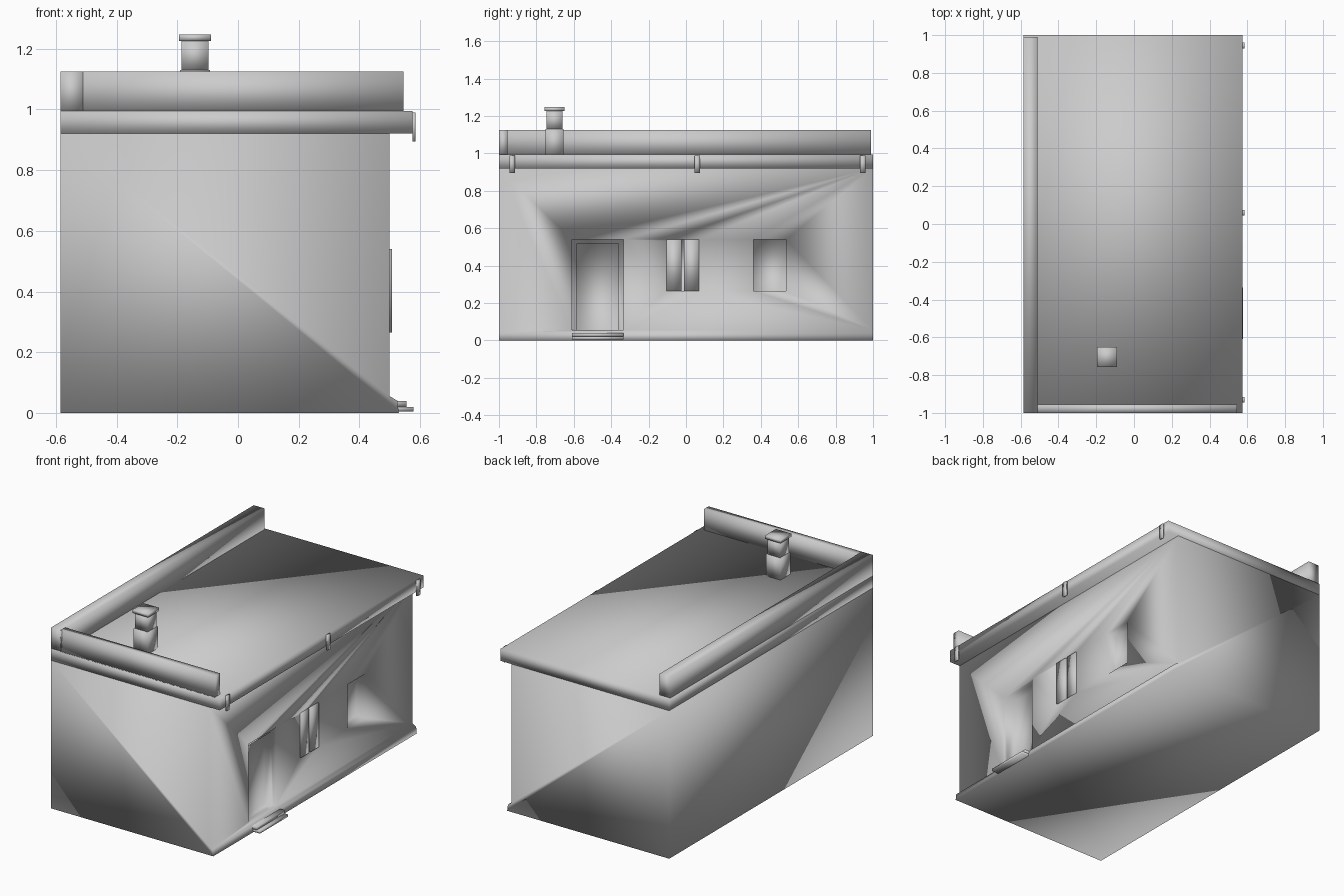
import bpy
import bmesh

cube = bpy.data.objects.get("Cube")
if cube:
    bpy.data.objects.remove(cube, do_unlink=True)

plaster = bpy.data.materials.new("plain_grey")
plaster.use_nodes = True
GREY = (0.6, 0.6, 0.6, 1)
plaster.diffuse_color = GREY
plaster.node_tree.nodes["Principled BSDF"].inputs["Base Color"].default_value = GREY


def finish(name, bm):
    """Turn a bmesh into a smooth-shaded object."""
    bmesh.ops.recalc_face_normals(bm, faces=bm.faces[:])
    for face in bm.faces:
        face.smooth = True
    mesh = bpy.data.meshes.new(name)
    bm.to_mesh(mesh)
    bm.free()
    mesh.materials.append(plaster)
    obj = bpy.data.objects.new(name, mesh)
    bpy.context.collection.objects.link(obj)
    return obj


def box(name, xs, ys, zs):
    """Box between the given limits on each axis."""
    bm = bmesh.new()
    bmesh.ops.create_cube(bm, size=1)
    for v in bm.verts:
        v.co = [lim[0] if c < 0 else lim[1] for c, lim in zip(v.co, (xs, ys, zs))]
    return finish(name, bm)


def extrude_profile(name, points, y0, y1):
    """Extrude an x-z outline along y."""
    bm = bmesh.new()
    face = bm.faces.new([bm.verts.new((x, y0, z)) for x, z in points])
    grown = bmesh.ops.extrude_face_region(bm, geom=[face])["geom"]
    for v in grown:
        if isinstance(v, bmesh.types.BMVert):
            v.co.y = y1
    return finish(name, bm)


def carve(target, xs, ys, zs):
    """Cut a box-shaped recess into a part."""
    cutter = box("recess_cutter", xs, ys, zs)
    cutter.hide_render = True
    mod = target.modifiers.new("recess", "BOOLEAN")
    mod.operation = "DIFFERENCE"
    mod.solver = "EXACT"
    mod.object = cutter
    bpy.context.view_layer.objects.active = target
    bpy.ops.object.modifier_apply(modifier=mod.name)
    bpy.data.objects.remove(cutter, do_unlink=True)


BACK, WALL, EAVE = -0.585, 0.50, 0.575
SILL, LINTEL = 0.265, 0.54
DOOR = (-0.61, -0.335)

# Walls with the sloped plinth along the door side
walls = extrude_profile("walls", [
    (BACK, 0), (0.53, 0), (0.525, 0.04), (WALL, 0.055), (WALL, 0.92), (BACK, 0.92)], -1, 1)

# Door opening with a stepped frame, and two window recesses
carve(walls, (0.48, 0.7), DOOR, (0.055, LINTEL))
carve(walls, (0.43, 0.7), (-0.585, -0.36), (0.055, 0.515))
for y in (-0.105, 0.36):
    carve(walls, (0.44, 0.7), (y, y + 0.175), (SILL, LINTEL))

# Pair of shutters in the middle window
for name, y in (("left_shutter", -0.105), ("right_shutter", -0.01)):
    box(name, (0.47, 0.507), (y, y + 0.08), (SILL, LINTEL))

# Doorstep
box("upper_step", (0.45, 0.555), DOOR, (0.02, 0.04))
box("lower_step", (0.45, 0.578), DOOR, (0.005, 0.02))

# Flat roof and its two parapets
box("roof_slab", (BACK, EAVE), (-1, 1), (0.92, 0.995))
box("back_parapet", (BACK, -0.51), (-1, 0.99), (0.99, 1.125))
box("front_parapet", (-0.52, 0.545), (-1, -0.955), (0.99, 1.125))

# Eave brackets
for i, y in enumerate((-0.93, 0.06, 0.945)):
    box(f"eave_bracket_{i + 1}", (EAVE, 0.585), (y - 0.015, y + 0.015), (0.895, 0.99))

# Chimney: base, shaft and cap
for name, half, z0, z1 in (("chimney_base", 0.049, 0.99, 1.13),
                           ("chimney_shaft", 0.044, 1.13, 1.226),
                           ("chimney_cap", 0.053, 1.226, 1.247)):
    box(name, (-0.142 - half, -0.142 + half), (-0.703 - half, -0.703 + half), (z0, z1))
